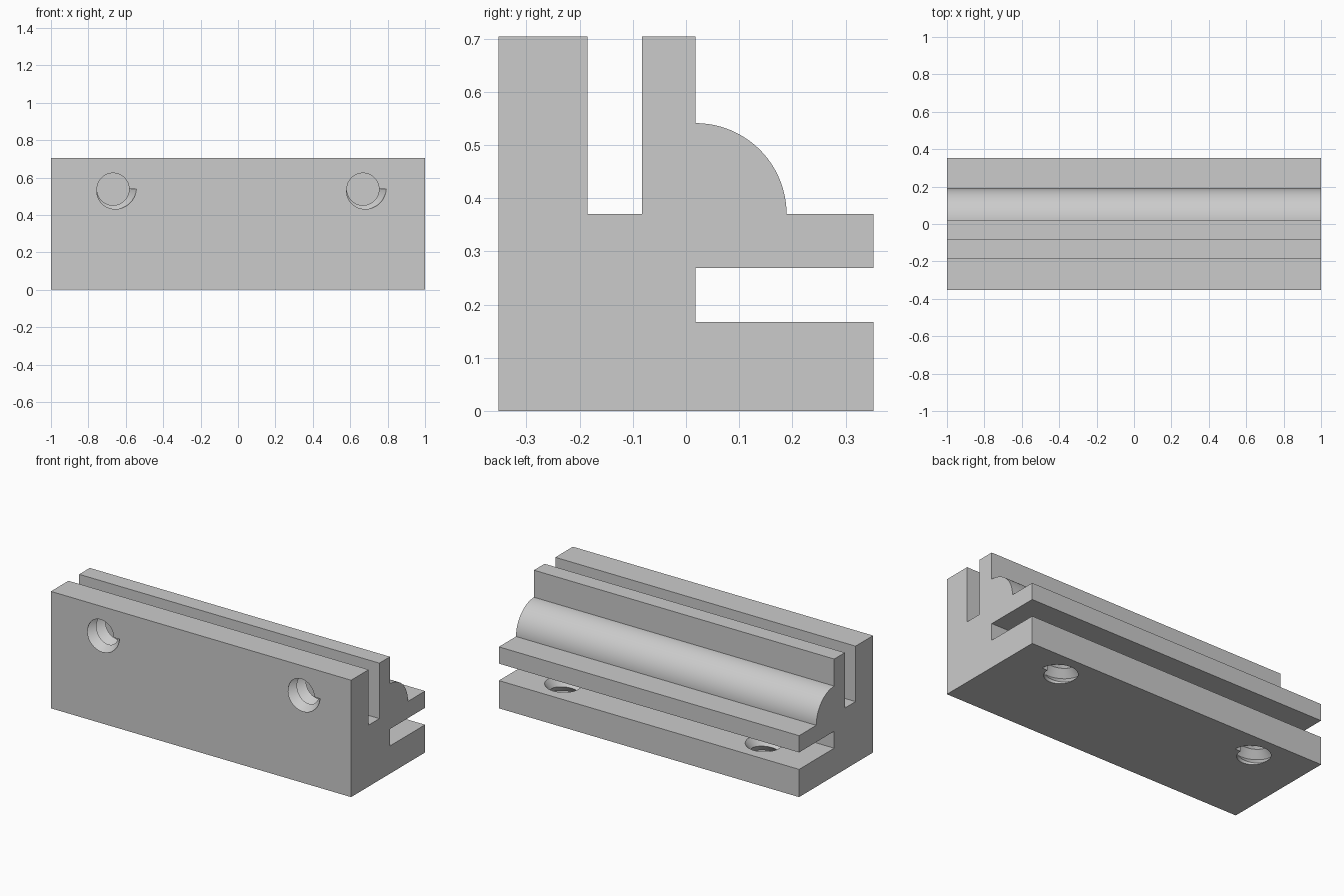
import bpy, bmesh, math
from mathutils import Matrix, Vector

if "Cube" in bpy.data.objects:
    bpy.data.objects.remove(bpy.data.objects["Cube"])

grey = bpy.data.materials.new("plain grey")
grey.diffuse_color = (0.6, 0.6, 0.6, 1)
grey.use_nodes = True
grey.node_tree.nodes["Principled BSDF"].inputs["Base Color"].default_value = grey.diffuse_color


def make_object(name, bm):
    bmesh.ops.recalc_face_normals(bm, faces=bm.faces)
    mesh = bpy.data.meshes.new(name)
    bm.to_mesh(mesh)
    bm.free()
    mesh.materials.append(grey)
    obj = bpy.data.objects.new(name, mesh)
    bpy.context.collection.objects.link(obj)
    return obj


# Rail: one profile in (y, z), pulled along x
H, T, S0, S1, R = 0.352, 0.167, 0.018, 0.37, 0.171
profile = [(-H, 0), (H, 0), (H, T), (S0, T), (S0, 0.269), (H, 0.269), (H, S1)]
for i in range(37):                                   # quarter-round bead
    a = math.pi / 2 * i / 36
    profile.append((S0 + R * math.cos(a), S1 + R * math.sin(a)))
profile += [(S0, 0.704), (-0.083, 0.704), (-0.083, S1),
            (-0.185, S1), (-0.185, 0.704), (-H, 0.704)]

bm = bmesh.new()
base = bm.faces.new([bm.verts.new((-1, y, z)) for y, z in profile])
ext = bmesh.ops.extrude_face_region(bm, geom=[base], use_keep_orig=True)
bmesh.ops.translate(bm, vec=(2, 0, 0),
                    verts=[g for g in ext["geom"] if isinstance(g, bmesh.types.BMVert)])
rail = make_object("slotted_rail", bm)


# Threaded hole cutter: runs along local +z, thread starts at local +x on z = 0
def thread_cutter(name, matrix, r_in=0.086, r_out=0.125, pitch=0.0835, turns=2.5, n=48):
    bm = bmesh.new()

    def vert(k, r, depth):
        a = 2 * math.pi * (k % n) / n
        return bm.verts.new((r * math.cos(a), r * math.sin(a), depth))

    m = int(turns * n)
    root = [vert(k, r_in, pitch * (k / n - 0.5)) for k in range(m + n + 1)]
    crest = [vert(k, r_out, pitch * k / n) for k in range(m + 1)]
    for k in range(m):                                # two flanks of the groove
        bm.faces.new((root[k], root[k + 1], crest[k + 1], crest[k]))
        bm.faces.new((crest[k], crest[k + 1], root[k + n + 1], root[k + n]))
    for k in (0, m):                                  # start and end of the groove
        bm.faces.new((root[k], crest[k], root[k + n]))
    for first, depth in ((0, -0.08), (m, 0.26)):      # plain ends
        ring = [vert(first + k, r_in, depth) for k in range(n)]
        bm.faces.new(ring)
        for k in range(n):
            loop = [ring[k], ring[(k + 1) % n], root[first + k + 1], root[first + k]]
            if k == n - 1 and first == 0:
                loop.insert(2, root[0])
            if k == 0 and first == m:
                loop.append(root[first + n])
                loop[3], loop[4] = root[first], root[first + n]
            bm.faces.new(loop)
    bm.transform(matrix)
    obj = make_object(name, bm)
    obj.hide_render = True
    return obj


# Two holes through the front plate, two through the bottom plate
into_front = Matrix.Rotation(-math.pi / 2, 4, 'X')
cutters = []
for x in (-0.668, 0.668):
    cutters.append(thread_cutter("front_hole_cutter",
                   Matrix.Translation((x, -H, 0.5375)) @ into_front))
    cutters.append(thread_cutter("bottom_hole_cutter", Matrix.Translation((x, 0.1855, 0))))

bpy.context.view_layer.objects.active = rail
rail.select_set(True)
for c in cutters:
    mod = rail.modifiers.new("hole", 'BOOLEAN')
    mod.operation, mod.solver, mod.object = 'DIFFERENCE', 'EXACT', c
    bpy.ops.object.modifier_apply(modifier=mod.name)
    bpy.data.objects.remove(c)

bpy.ops.object.shade_smooth_by_angle(angle=math.radians(30))
